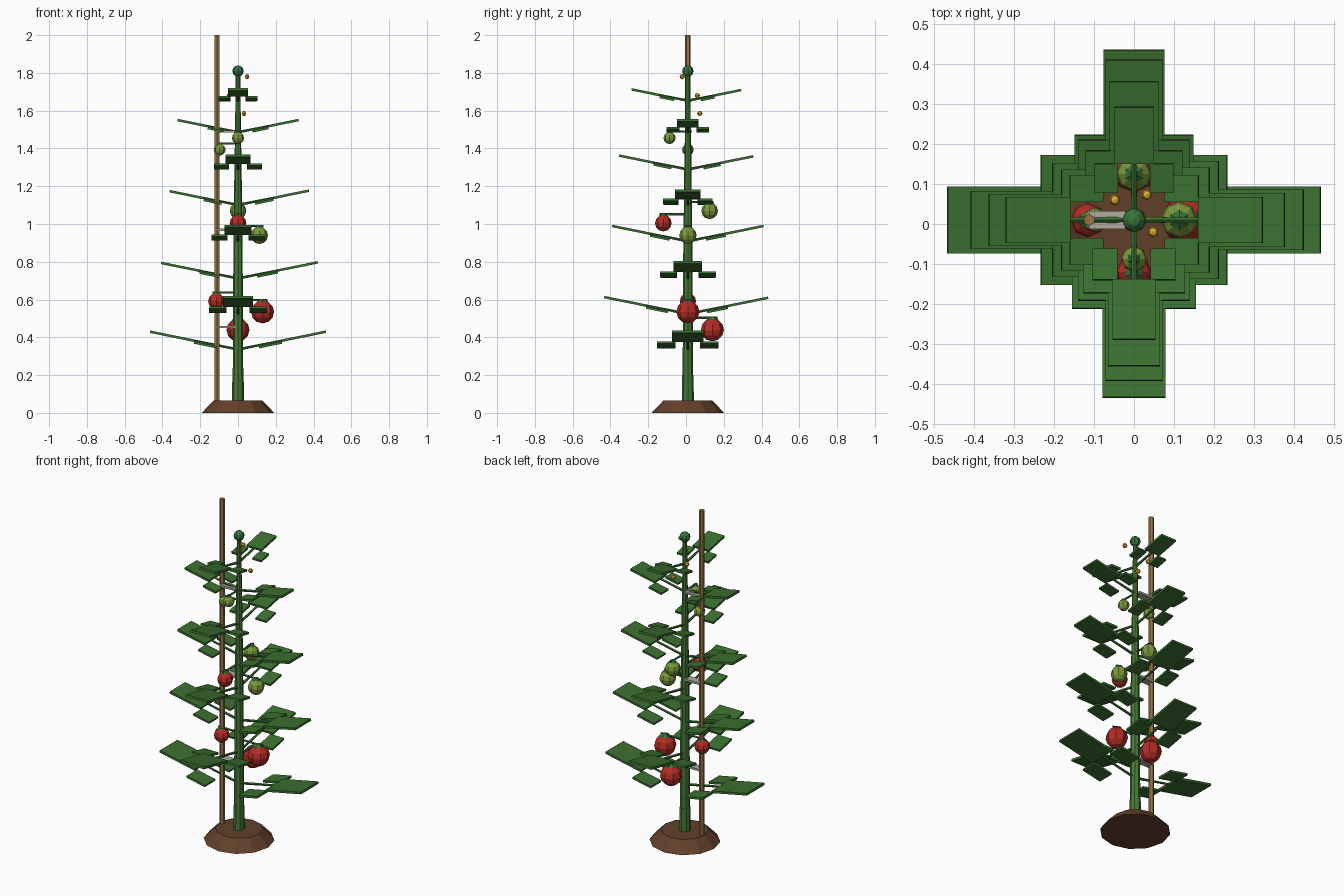
import bpy, bmesh, math
from mathutils import Matrix, Vector

if "Cube" in bpy.data.objects:
    bpy.data.objects.remove(bpy.data.objects["Cube"])

Y0 = 0.01  # stem sits slightly behind the bounding-box centre


def material(name, r, g, b):
    m = bpy.data.materials.new(name)
    m.diffuse_color = [(c / 255) ** 2.2 for c in (r, g, b)] + [1]
    m.use_nodes = True
    m.node_tree.nodes["Principled BSDF"].inputs["Base Color"].default_value = m.diffuse_color
    return m


SOIL = material("soil", 98, 66, 46)
STEM = material("stem_green", 74, 122, 58)
LEAF = material("leaf_green", 62, 112, 52)
BUD = material("bud_green", 60, 115, 62)
RED = material("ripe_red", 178, 48, 42)
GREEN = material("unripe_green", 122, 152, 62)
WOOD = material("wood", 150, 115, 70)
YELLOW = material("flower_yellow", 225, 180, 50)
TIE = material("tie_grey", 175, 170, 160)


def T(x, y, z):
    return Matrix.Translation((x, y, z))


def finish(name, bm, *mats):
    me = bpy.data.meshes.new(name)
    bm.to_mesh(me)
    bm.free()
    for m in mats:
        me.materials.append(m)
    ob = bpy.data.objects.new(name, me)
    ob.location.y = Y0
    bpy.context.collection.objects.link(ob)
    return ob


def box(bm, mat, size):
    bmesh.ops.create_cube(bm, size=1, matrix=mat @ Matrix.Diagonal((*size, 1)))


def rod(bm, a, b, r1, r2, n, turn=0.0):
    a, b = Vector(a), Vector(b)
    d = b - a
    rot = d.to_track_quat('Z', 'Y').to_matrix().to_4x4()
    bmesh.ops.create_cone(bm, cap_ends=True, segments=n, radius1=r1, radius2=r2, depth=d.length,
                          matrix=Matrix.Translation((a + b) / 2) @ rot @ Matrix.Rotation(turn, 4, 'Z'))


def ball(bm, p, r, u=8, v=6):
    bmesh.ops.create_uvsphere(bm, u_segments=u, v_segments=v, radius=r, matrix=T(*p))


# soil mound
bm = bmesh.new()
rod(bm, (0, 0, 0), (0, 0, 0.065), 0.192, 0.13, 12)
finish("soil_mound", bm, SOIL)

# main stem: stacked tapering sections
bm = bmesh.new()
for z0, z1, r0, r1 in [(0.03, 0.2, 0.032, 0.030), (0.2, 0.95, 0.028, 0.024),
                       (0.95, 1.4, 0.023, 0.018), (1.4, 1.79, 0.017, 0.012)]:
    rod(bm, (0, 0, z0), (0, 0, z1), r0, r1, 8)
finish("main_stem", bm, STEM)

# growing tip
bm = bmesh.new()
ball(bm, (0, 0, 1.81), 0.03)
finish("top_bud", bm, BUD)

# support stake
bm = bmesh.new()
rod(bm, (-0.112, 0, 0.02), (-0.112, 0, 2.0), 0.015, 0.015, 6)
finish("support_stake", bm, WOOD)

# ties between stem and stake
for z in (0.455, 0.97, 1.49):
    bm = bmesh.new()
    box(bm, T(-0.062, 0, z), (0.1, 0.046, 0.012))
    finish("stake_tie", bm, TIE)


# compound leaf: stalk, end leaflet and two side leaflets
def leaf(angle, z, length):
    base = T(0, 0, z) @ Matrix.Rotation(angle, 4, 'Z') @ Matrix.Rotation(-math.radians(11.5), 4, 'Y')
    L = length / math.cos(math.radians(11.5))
    bm = bmesh.new()
    rod(bm, (0, 0, 0), (0.55 * L, 0, 0), 0.008, 0.006, 5)
    bm.transform(base)
    box(bm, base @ T(0.75 * L, 0, 0), (0.5 * L, 0.35 * L, 0.013))
    for s in (1, -1):
        box(bm, base @ T(0.365 * L, s * 0.24 * L, -0.01), (0.26 * L, 0.205 * L, 0.012))
    finish("leaf", bm, LEAF)


# node height, length on plus side, length on minus side; axes alternate x, y
nodes = [(0.335, 0.466, 0.466), (0.523, 0.425, 0.443), (0.711, 0.423, 0.407),
         (0.908, 0.400, 0.401), (1.100, 0.376, 0.362), (1.288, 0.346, 0.364),
         (1.485, 0.321, 0.320), (1.652, 0.282, 0.298)]
for i, (z, plus, minus) in enumerate(nodes):
    a = (i % 2) * math.pi / 2
    leaf(a, z, plus)
    leaf(a + math.pi, z, minus)


# fruit with stalk and calyx
def fruit(x, y, z, r, mat):
    bm = bmesh.new()
    ball(bm, (x, y, z), r)
    finish("tomato", bm, mat)
    bm = bmesh.new()
    d = Vector((x, y, 0)).normalized() * r * 0.45
    zs = z + r + 0.002
    rod(bm, (0, 0, zs), (x + d.x, y + d.y, zs), 0.006, 0.006, 5)
    rod(bm, (x, y, z + r * 0.9), (x, y, z + r + 0.008), r * 0.55, r * 0.2, 6)
    finish("fruit_stalk", bm, BUD)


for f in [(0.13, 0, 0.535, 0.061, RED), (0, 0.13, 0.44, 0.061, RED),
          (-0.115, 0, 0.592, 0.043, RED), (0, -0.13, 1.005, 0.044, RED),
          (0.113, 0, 0.94, 0.046, GREEN), (0, 0.115, 1.07, 0.044, GREEN),
          (-0.097, 0, 1.393, 0.031, GREEN), (0, -0.097, 1.455, 0.032, GREEN)]:
    fruit(*f)

# small flowers near the top
for p in [(0.048, -0.03, 1.78), (0.032, 0.063, 1.585), (-0.048, 0.05, 1.68)]:
    bm = bmesh.new()
    ball(bm, p, 0.014, 6, 4)
    finish("flower", bm, YELLOW)
